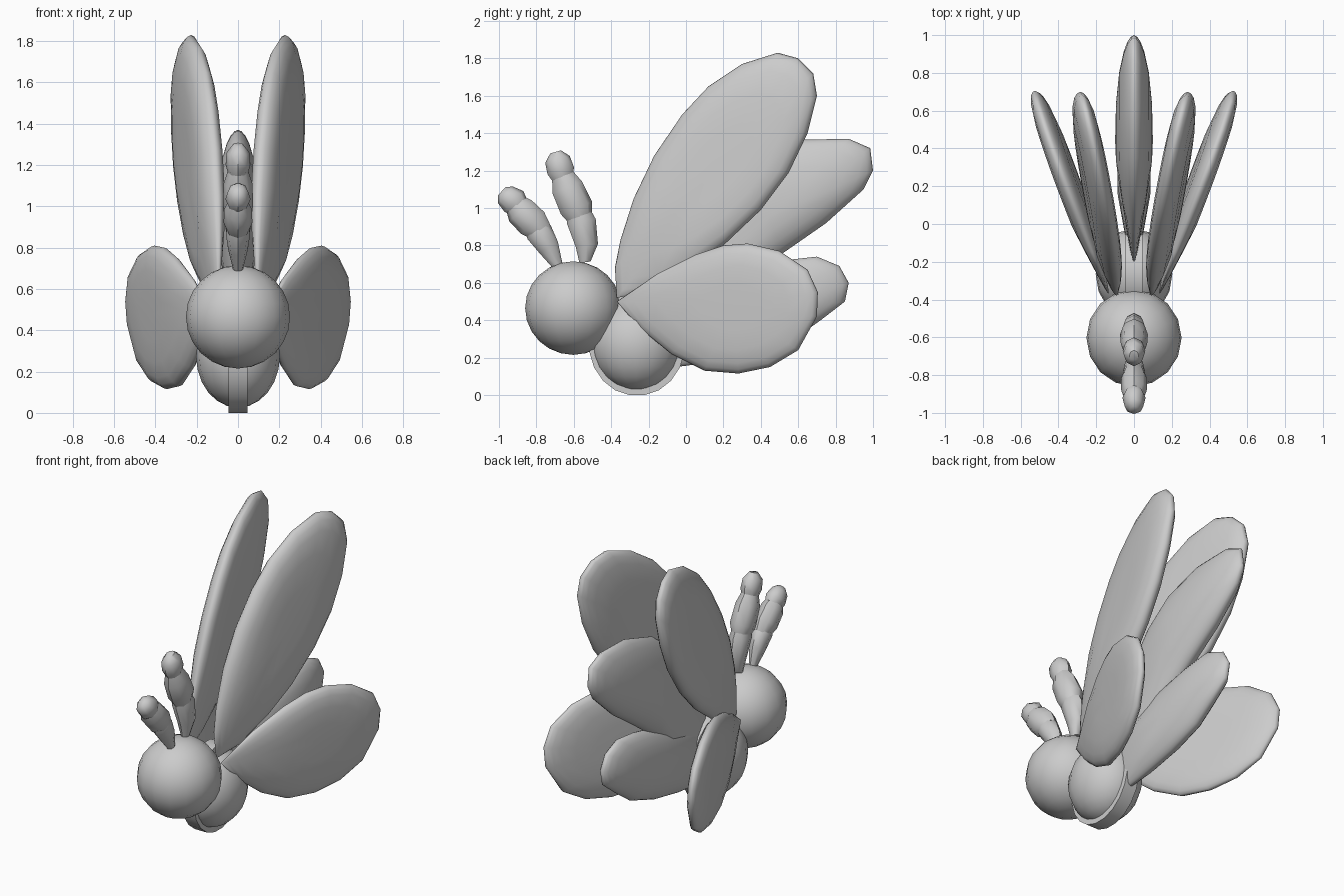
import bpy, bmesh, math
from mathutils import Vector

if "Cube" in bpy.data.objects:
    bpy.data.objects.remove(bpy.data.objects["Cube"])

grey = bpy.data.materials.new("soft_grey")
grey.diffuse_color = (0.6, 0.6, 0.6, 1)
grey.use_nodes = True
grey.node_tree.nodes["Principled BSDF"].inputs["Base Color"].default_value = grey.diffuse_color


def finish(bm, name, angle=50):
    bmesh.ops.recalc_face_normals(bm, faces=bm.faces)
    mesh = bpy.data.meshes.new(name)
    bm.to_mesh(mesh)
    bm.free()
    ob = bpy.data.objects.new(name, mesh)
    bpy.context.collection.objects.link(ob)
    mesh.materials.append(grey)
    bpy.ops.object.select_all(action='DESELECT')
    bpy.context.view_layer.objects.active = ob
    ob.select_set(True)
    bpy.ops.object.shade_smooth_by_angle(angle=math.radians(angle))
    return ob


def ball(name, center, radii):
    bm = bmesh.new()
    bmesh.ops.create_uvsphere(bm, u_segments=16, v_segments=12, radius=1)
    for v in bm.verts:
        v.co = Vector(c + r * p for c, r, p in zip(center, radii, v.co))
    return finish(bm, name)


def petal(name, outline, inner, outer, power, root, grow=1.6,
          lean=lambda y, z: 0, side=1):
    """Puffed leaf from a side outline of (y, z) points, leaning outward in x."""
    n = len(outline)
    cy = sum(p[0] for p in outline) / n
    cz = sum(p[1] for p in outline) / n
    bm = bmesh.new()

    def vert(p, s, h):
        y, z = cy + (p[0] - cy) * s, cz + (p[1] - cz) * s
        # thinner towards the root
        h *= min(1, 0.3 + grow * math.hypot(y - root[0], z - root[1]))
        return bm.verts.new((side * (lean(y, z) + h), y, z))

    rim = [vert(p, 1, 0) for p in outline]
    for face in (-inner, outer):
        prev = rim
        for s in (0.985, 0.94, 0.85, 0.65, 0.35):
            h = face * (1 - s ** power) ** 0.55
            ring = [vert(p, s, h) for p in outline]
            for i in range(n):
                j = (i + 1) % n
                bm.faces.new((prev[i], prev[j], ring[j], ring[i]))
            prev = ring
        tip = vert((cy, cz), 0, face)
        for i in range(n):
            bm.faces.new((prev[i], prev[(i + 1) % n], tip))
    return finish(bm, name, 75)


def segment(name, path, sides=8):
    """Tapered tube through (y, z, radius) stations in the middle plane."""
    bm = bmesh.new()
    a, b = path[0], path[-1]
    d = Vector((0, b[0] - a[0], b[1] - a[1])).normalized()
    across = Vector((0, -d.z, d.y))
    rings = []
    for y, z, r in path:
        rings.append([])
        for i in range(sides):
            t = 2 * math.pi * i / sides
            co = Vector((0.82 * r * math.cos(t), y, z)) + across * r * math.sin(t)
            rings[-1].append(bm.verts.new(co))
    for r0, r1 in zip(rings, rings[1:]):
        for i in range(sides):
            j = (i + 1) % sides
            bm.faces.new((r0[i], r0[j], r1[j], r1[i]))
    bm.faces.new(rings[0])
    bm.faces.new(rings[-1])
    return finish(bm, name)


# Head and body
ball("head", (0, -0.603, 0.465), (0.252, 0.257, 0.25))
ball("body", (0, -0.265, 0.275), (0.203, 0.24, 0.25))

# Thin keel wrapped around the body
bm = bmesh.new()
sides = []
for x in (-0.045, 0.045):
    sides.append([bm.verts.new((x, -0.262 + 0.258 * math.cos(t),
                                max(0, 0.275 + 0.28 * math.sin(t))))
                  for t in (2 * math.pi * (i + 0.5) / 20 for i in range(20))])
    bm.faces.new(sides[-1])
for i in range(20):
    j = (i + 1) % 20
    bm.faces.new((sides[0][i], sides[0][j], sides[1][j], sides[1][i]))
finish(bm, "body_keel", 40)

# Paired wings
upper = [(-0.37, 0.52), (-0.38, 0.68), (-0.35, 0.83), (-0.28, 1.05), (-0.17, 1.28),
         (-0.02, 1.5), (0.12, 1.65), (0.3, 1.77), (0.49, 1.83), (0.6, 1.8),
         (0.68, 1.72), (0.7, 1.6), (0.65, 1.4), (0.55, 1.19), (0.4, 0.99),
         (0.2, 0.8), (0, 0.66), (-0.2, 0.55)]
lower = [(-0.37, 0.5), (-0.15, 0.65), (0.05, 0.75), (0.2, 0.8), (0.33, 0.81),
         (0.5, 0.77), (0.65, 0.67), (0.705, 0.55), (0.7, 0.42), (0.6, 0.24),
         (0.45, 0.15), (0.28, 0.115), (0.1, 0.13), (-0.08, 0.22), (-0.25, 0.36)]
for label, s in (("left", -1), ("right", 1)):
    petal(label + "_upper_wing", upper, 0.06, 0.075, 6, (-0.37, 0.55), 1.6,
          lambda y, z: 0.073 + 0.215 * (y + 0.36) - 0.045 * (z - 1.2), s)
    petal(label + "_lower_wing", lower, 0.055, 0.065, 5, (-0.37, 0.5), 2,
          lambda y, z: 0.138 + 0.36 * (y + 0.36) + 0.06 * (z - 0.5), s)

# Two-lobed tail
petal("tail_upper_lobe",
      [(-0.2, 0.35), (-0.2, 0.6), (-0.05, 0.9), (0.15, 1.13), (0.35, 1.28),
       (0.62, 1.365), (0.87, 1.37), (0.985, 1.32), (1.0, 1.2), (0.95, 1.1),
       (0.75, 0.92), (0.52, 0.76), (0.3, 0.6), (0.1, 0.4)],
      0.1, 0.1, 2.4, (-0.25, 0.6), 1)
petal("tail_lower_lobe",
      [(-0.25, 0.3), (-0.1, 0.5), (0.25, 0.66), (0.52, 0.72), (0.7, 0.74),
       (0.82, 0.69), (0.87, 0.6), (0.85, 0.5), (0.72, 0.4), (0.58, 0.3),
       (0.35, 0.22), (0.1, 0.17), (-0.05, 0.15), (-0.2, 0.2)],
      0.09, 0.09, 2.4, (-0.3, 0.3))

# Jointed feelers on the centre line
feelers = {
    "front_feeler": [
        [(-0.68, 0.68, 0.025), (-0.735, 0.79, 0.058), (-0.785, 0.87, 0.072), (-0.82, 0.92, 0.05)],
        [(-0.77, 0.87, 0.06), (-0.82, 0.92, 0.085), (-0.885, 0.985, 0.082), (-0.93, 1.04, 0.05)],
        [(-0.885, 1.0, 0.055), (-0.92, 1.035, 0.075), (-0.965, 1.07, 0.06), (-0.985, 1.09, 0.03)]],
    "rear_feeler": [
        [(-0.54, 0.71, 0.03), (-0.53, 0.8, 0.06), (-0.56, 0.93, 0.078), (-0.585, 1.03, 0.05)],
        [(-0.56, 0.93, 0.06), (-0.585, 1.0, 0.09), (-0.635, 1.11, 0.085), (-0.67, 1.2, 0.05)],
        [(-0.655, 1.15, 0.055), (-0.67, 1.2, 0.073), (-0.687, 1.26, 0.068), (-0.697, 1.3, 0.03)]],
}
for name, parts in feelers.items():
    for part, path in zip(("base", "middle", "tip"), parts):
        segment(name + "_" + part, path)
